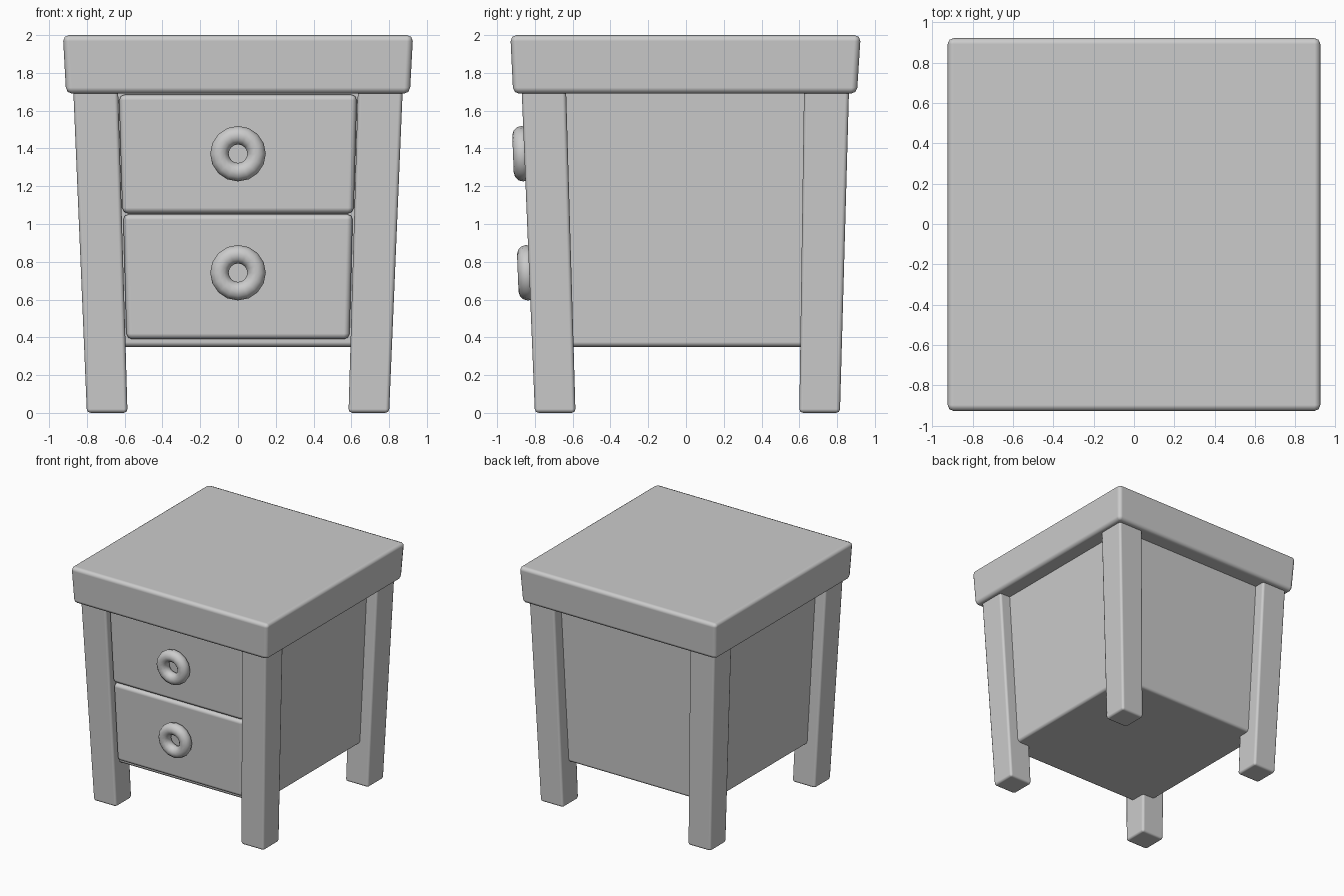
import bpy
import bmesh
import math
from mathutils import Matrix

default = bpy.data.objects.get("Cube")
if default:
    bpy.data.objects.remove(default, do_unlink=True)

grey = bpy.data.materials.new("plain grey")
grey.use_nodes = True
COLOUR = (0.6, 0.6, 0.6, 1)
grey.diffuse_color = COLOUR
grey.node_tree.nodes["Principled BSDF"].inputs["Base Color"].default_value = COLOUR


def finish(name, bm, bevel=0):
    """Turn a bmesh into a smooth-shaded object with softened edges."""
    bmesh.ops.recalc_face_normals(bm, faces=bm.faces)
    mesh = bpy.data.meshes.new(name)
    bm.to_mesh(mesh)
    bm.free()
    mesh.materials.append(grey)
    obj = bpy.data.objects.new(name, mesh)
    bpy.context.collection.objects.link(obj)
    for poly in mesh.polygons:
        poly.use_smooth = True
    if bevel:
        mod = obj.modifiers.new("soft edges", 'BEVEL')
        mod.width = bevel
        mod.segments = 2
        mod.limit_method = 'NONE'
        mod.harden_normals = True
    return obj


def tapered_box(name, z0, z1, low, high, bevel):
    """Box whose bottom and top rectangles (x0, x1, y0, y1) differ."""
    bm = bmesh.new()
    rings = []
    for z, (x0, x1, y0, y1) in ((z0, low), (z1, high)):
        corners = ((x0, y0), (x1, y0), (x1, y1), (x0, y1))
        rings.append([bm.verts.new((x, y, z)) for x, y in corners])
    a, b = rings
    bm.faces.new(a[::-1])
    bm.faces.new(b)
    for i in range(4):
        j = (i + 1) % 4
        bm.faces.new((a[i], a[j], b[j], b[i]))
    return finish(name, bm, bevel)


def ring_handle(name, centre_y, centre_z, tilt, major=0.098, minor=0.049,
                sides=16, section=12):
    """Ring standing against a drawer front, leaning with it."""
    bm = bmesh.new()
    loops = []
    for i in range(sides):
        a = math.tau * i / sides
        loop = []
        for k in range(section):
            t = math.tau * k / section
            r = major + minor * math.cos(t)
            loop.append(bm.verts.new((r * math.cos(a), minor * math.sin(t),
                                      r * math.sin(a))))
        loops.append(loop)
    for i in range(sides):
        p, q = loops[i], loops[(i + 1) % sides]
        for k in range(section):
            m = (k + 1) % section
            bm.faces.new((p[k], q[k], q[m], p[m]))
    place = Matrix.Translation((0, centre_y, centre_z)) @ Matrix.Rotation(tilt, 4, 'X')
    bmesh.ops.transform(bm, matrix=place, verts=bm.verts)
    return finish(name, bm)


# Table top, slightly wider at its upper edge
tapered_box("table_top", 1.69, 2.0, (-0.91, 0.91, -0.915, 0.905),
            (-0.927, 0.927, -0.93, 0.925), 0.032)

# Cabinet body, set in behind the legs
tapered_box("cabinet_body", 0.35, 1.72, (-0.72, 0.72, -0.74, 0.72),
            (-0.775, 0.775, -0.79, 0.77), 0.025)

# Four splayed legs
for side, sx in (("left", 1), ("right", -1)):
    for end, y_low, y_high in (("front", (-0.80, -0.585), (-0.87, -0.635)),
                               ("back", (0.60, 0.815), (0.625, 0.863))):
        x_low = sorted((sx * 0.585, sx * 0.80))
        x_high = sorted((sx * 0.635, sx * 0.872))
        tapered_box(f"{end}_{side}_leg", 0, 1.71, (*x_low, *y_low),
                    (*x_high, *y_high), 0.02)


# Two drawer fronts that lean with the legs, each with a ring handle
def front_y(z):
    return -0.77 - 0.04 * z


for label, z0, z1, w0, w1, knob_z in (("lower", 0.39, 1.052, 0.59, 0.608, 0.742),
                                      ("upper", 1.056, 1.685, 0.612, 0.63, 1.372)):
    tapered_box(f"{label}_drawer", z0, z1, (-w0, w0, front_y(z0), -0.7),
                (-w1, w1, front_y(z1), -0.7), 0.03)
    ring_handle(f"{label}_handle", front_y(knob_z) - 0.042, knob_z, math.atan(0.04))
